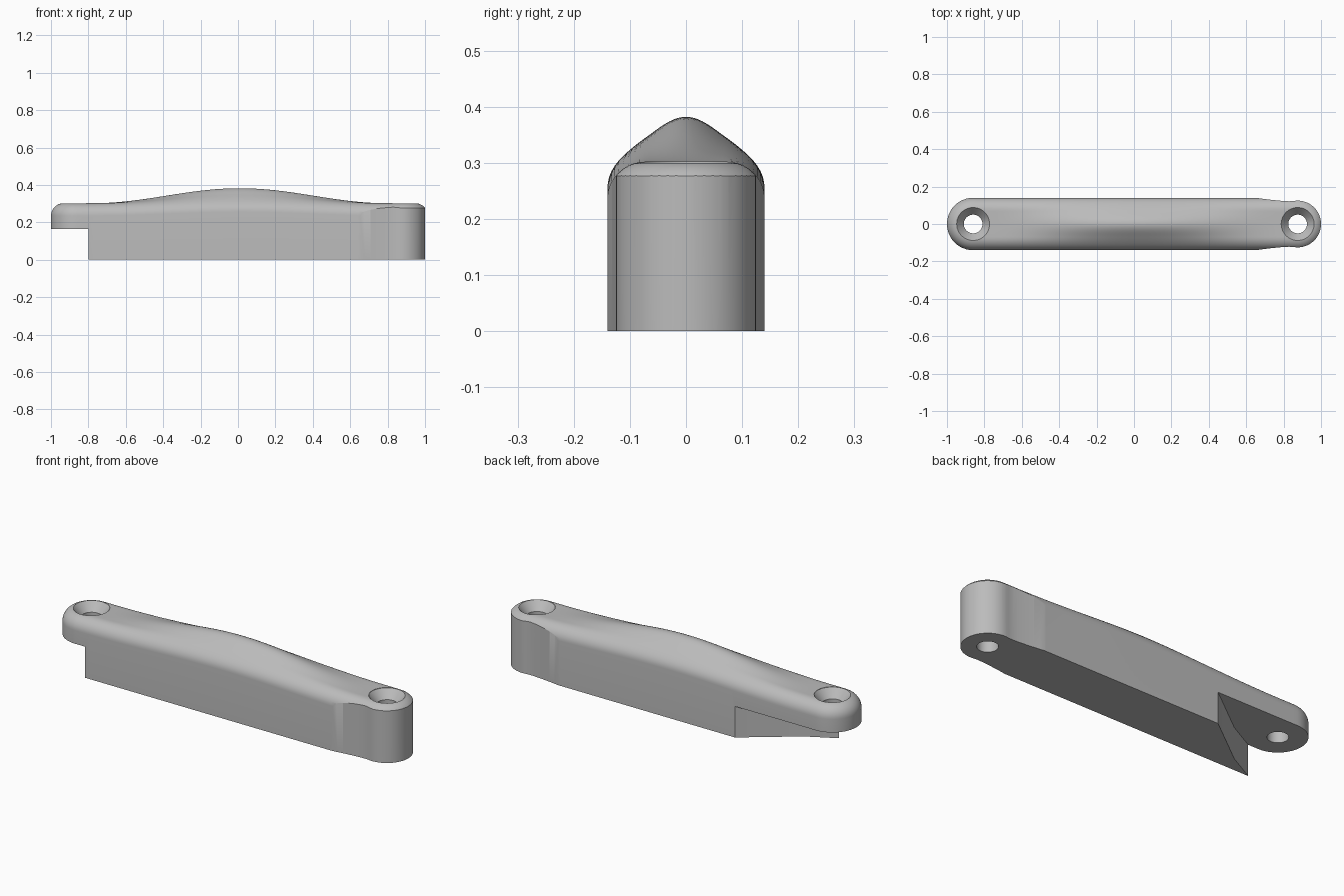
import bpy, bmesh, math

if "Cube" in bpy.data.objects:
    bpy.data.objects.remove(bpy.data.objects["Cube"])

R = 0.14          # half width of the body
FILLET = 0.067    # rounding of the top edge
LEFT, RIGHT = -0.86, 0.875   # hole centres

grey = bpy.data.materials.new("plain_grey")
grey.use_nodes = True
grey.diffuse_color = (0.5, 0.5, 0.5, 1)
grey.node_tree.nodes["Principled BSDF"].inputs["Base Color"].default_value = (0.5, 0.5, 0.5, 1)


def make_object(name, bm):
    bmesh.ops.recalc_face_normals(bm, faces=bm.faces)
    mesh = bpy.data.meshes.new(name)
    bm.to_mesh(mesh)
    bm.free()
    mesh.materials.append(grey)
    obj = bpy.data.objects.new(name, mesh)
    bpy.context.collection.objects.link(obj)
    return obj


def prism(name, outline, z0, z1):
    bm = bmesh.new()
    low = [bm.verts.new((x, y, z0)) for x, y in outline]
    high = [bm.verts.new((x, y, z1)) for x, y in outline]
    bm.faces.new(low)
    bm.faces.new(high)
    for i in range(len(low)):
        j = (i + 1) % len(low)
        bm.faces.new((low[i], low[j], high[j], high[i]))
    return make_object(name, bm)


def lathe(name, x, profile, sides=48):
    bm = bmesh.new()
    rings = []
    for r, z in profile:
        angles = [2 * math.pi * i / sides for i in range(sides)]
        rings.append([bm.verts.new((x + r * math.cos(a), r * math.sin(a), z)) for a in angles])
    for a, b in zip(rings, rings[1:]):
        for i in range(sides):
            j = (i + 1) % sides
            bm.faces.new((a[i], a[j], b[j], b[i]))
    bm.faces.new(rings[0])
    bm.faces.new(rings[-1])
    return make_object(name, bm)


def top_height(x, y, inset):
    """Rounded edge plus a ridge that swells in the middle."""
    d = min(inset, FILLET)
    z = 0.235 + math.sqrt(max(0, FILLET ** 2 - (FILLET - d) ** 2))
    along = max(-1, min(1, (x - 0.01) / 0.79))
    swell = (1 + math.cos(math.pi * along)) / 2
    ridge = ((1 + math.cos(math.pi * min(1, abs(y) / R))) / 2) ** 1.3
    return z + swell * (0.02 + 0.06 * ridge)


# Spine points with outward normals, going round a stadium
ARC, LONG = 24, 60
path = []
for centre, start in ((RIGHT, -90), (LEFT, 90)):
    for i in range(ARC + 1):
        a = math.radians(start + 180 * i / ARC)
        path.append((centre, math.cos(a), math.sin(a)))
    other = LEFT if centre == RIGHT else RIGHT
    side = 1 if centre == RIGHT else -1
    for i in range(1, LONG):
        path.append((centre + (other - centre) * i / LONG, 0, side))

# Body: side wall, then rings stepping inward over the top
bm = bmesh.new()
insets = [FILLET * (1 - math.cos(math.pi / 2 * i / 10)) for i in range(11)]
insets += [FILLET + (R - FILLET) * i / 10 for i in range(1, 11)]
rings = [[bm.verts.new((c + R * nx, R * ny, 0)) for c, nx, ny in path]]
for inset in insets:
    r = R - inset
    rings.append([bm.verts.new((c + r * nx, r * ny, top_height(c + r * nx, r * ny, inset)))
                  for c, nx, ny in path])
bm.faces.new(rings[0])
for a, b in zip(rings, rings[1:]):
    for i in range(len(path)):
        j = (i + 1) % len(path)
        bm.faces.new((a[i], a[j], b[j], b[i]))
bmesh.ops.remove_doubles(bm, verts=bm.verts, dist=1e-5)
body = make_object("handle_body", bm)

# Slimmer right end, cut straight down through the rounded edge
half = [(-1.2, 0.17), (0.58, 0.17), (0.65, 0.1405), (0.68, 0.136), (0.71, 0.132),
        (0.74, 0.1285), (0.77, 0.1255), (0.8, 0.123), (0.83, 0.1215)]
arc = [math.radians(100 - 200 * i / 32) for i in range(33)]
outline = half + [(RIGHT + 0.125 * math.cos(a), 0.125 * math.sin(a)) for a in arc]
outline += [(x, -y) for x, y in reversed(half)]
cutters = [(prism("end_trim", outline, -0.1, 0.6), 'INTERSECT')]

# Underside notch with an angled wall below the left end
notch = [(-1.2, -0.2), (-0.8, -0.2), (-0.8, -0.14), (-0.65, -0.06), (-0.385, 0.14),
         (-0.305, 0.2), (-1.2, 0.2)]
cutters.append((prism("underside_notch", notch, -0.1, 0.165), 'DIFFERENCE'))

# Countersunk screw holes
for side, x in (("left", LEFT), ("right", RIGHT)):
    profile = [(0.05, -0.1), (0.05, 0.255), (0.088, 0.3), (0.088, 0.5)]
    cutters.append((lathe(side + "_screw_hole", x, profile), 'DIFFERENCE'))

bpy.context.view_layer.objects.active = body
for cutter, operation in cutters:
    cutter.hide_render = True
    mod = body.modifiers.new(cutter.name, 'BOOLEAN')
    mod.object = cutter
    mod.operation = operation
    mod.solver = 'EXACT'
    bpy.ops.object.modifier_apply(modifier=mod.name)
    bpy.data.objects.remove(cutter)

bpy.ops.object.select_all(action='DESELECT')
body.select_set(True)
bpy.ops.object.shade_smooth_by_angle(angle=math.radians(30))
